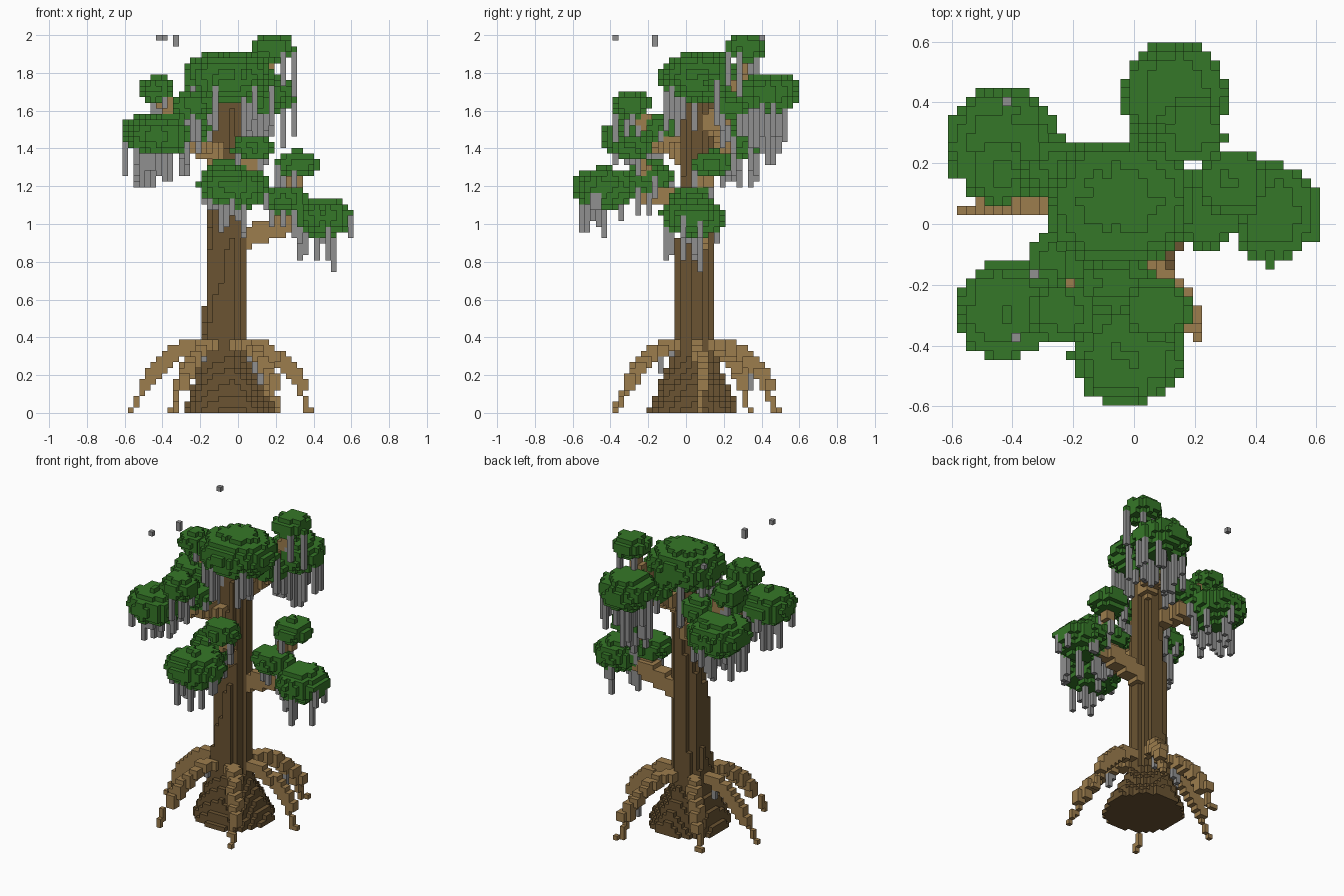
import bpy, bmesh, math, random
from mathutils import Vector

random.seed(5)
V = 2 / 67                      # edge of one block
if "Cube" in bpy.data.objects:
    bpy.data.objects.remove(bpy.data.objects["Cube"])


def material(name, rgb):
    m = bpy.data.materials.new(name)
    m.use_nodes = True
    m.diffuse_color = (*rgb, 1)
    m.node_tree.nodes["Principled BSDF"].inputs["Base Color"].default_value = (*rgb, 1)
    return m


LEAF = material("leaf green", (0.036, 0.185, 0.021))
BARK = material("dark bark", (0.145, 0.088, 0.032))
WOOD = material("light wood", (0.335, 0.205, 0.075))
VINE = material("vine grey", (0.28, 0.28, 0.28))


def cell(x, y, z):
    return round(x / V), math.floor(y / V), math.floor(z / V)


def centre(c):
    return Vector((c[0] * V, (c[1] + 0.5) * V, (c[2] + 0.5) * V))


def ellipsoid(x, y, z, rx, ry, rz):
    """Blocks of a rounded mass whose underside is flatter than its top."""
    out = set()
    a, b = cell(x - rx, y - ry, z - rz), cell(x + rx, y + ry, z + rz)
    for i in range(a[0], b[0] + 1):
        for j in range(a[1], b[1] + 1):
            for k in range(a[2], b[2] + 1):
                p = centre((i, j, k)) - Vector((x, y, z))
                h = p.z / rz
                if h < 0:
                    h *= 0.8
                d = (p.x / rx) ** 2 + (p.y / ry) ** 2 + h * h
                if d < 1 + random.uniform(-0.14, 0.1):
                    out.add((i, j, k))
    return out


def stroke(path, size):
    """Blocks along a polyline, as a brush of size x size x size blocks."""
    out = set()
    for a, b in zip(path, path[1:]):
        a, b = Vector(a), Vector(b)
        n = max(2, int((b - a).length / V * 2))
        for s in range(n + 1):
            i, j, k = cell(*a.lerp(b, s / n))
            out |= {(i + u, j + v, max(0, k + w)) for u in range(size)
                    for v in range(size) for w in range(size)}
    return out


def build(name, cells, mat):
    """Skin a set of blocks with their exposed faces."""
    bm = bmesh.new()
    verts = {}

    def corner(c):
        if c not in verts:
            verts[c] = bm.verts.new(((c[0] - 0.5) * V, c[1] * V, c[2] * V))
        return verts[c]

    for c in sorted(cells):
        for axis in range(3):
            for side in (0, 1):
                n = list(c)
                n[axis] += 2 * side - 1
                if tuple(n) in cells:
                    continue
                ring = []
                for u, w in ((0, 0), (1, 0), (1, 1), (0, 1)):
                    p = list(c)
                    p[axis] += side
                    p[(axis + 1) % 3] += u
                    p[(axis + 2) % 3] += w
                    ring.append(corner(tuple(p)))
                bm.faces.new(ring if side else ring[::-1])
    mesh = bpy.data.meshes.new(name)
    bm.to_mesh(mesh)
    bm.free()
    mesh.materials.append(mat)
    bpy.context.collection.objects.link(bpy.data.objects.new(name, mesh))


# leaning trunk with a flared mound at its foot
trunk = set()
for k in range(int(1.75 / V)):
    z = k * V
    flare = max(0, 1 - z / 0.28)
    tx, ty = -0.09 + 0.028 * z + 0.04 * flare, 0.035 + 0.02 * z
    r = 0.12 - 0.025 * z + 0.122 * flare
    for i in range(-14, 15):
        for j in range(-14, 15):
            p = centre((i, j, k))
            a = math.atan2(p.y - ty, p.x - tx)
            if math.hypot(p.x - tx, p.y - ty) < r + 0.008 * math.sin(5 * a + 1):
                trunk.add((i, j, k))

# arched stilt roots, thick at the trunk and thin at the ground
roots = set()
HUB = Vector((-0.09, 0.03))
for end in ((-0.57, 0.04), (-0.34, -0.38), (0.22, -0.37), (0.385, 0.08),
            (0.17, 0.485), (-0.35, 0.34)):
    path = []
    for s in range(21):
        t = 0.15 + 0.85 * s / 20
        p = HUB.lerp(Vector(end), t)
        path.append((p.x, p.y, 0.355 * (1 - t ** 3.1)))
    roots |= stroke(path[:18], 2) | stroke(path[17:], 1)
roots -= trunk

# canopy masses: centre, radii, vine length, vine count, and where the limb
# starts: a height on the trunk, or the mass whose limb it forks from
MASSES = {
    "crown": ((-0.05, 0.07, 1.79), (0.245, 0.215, 0.125), 0.3, 16, 1.6),
    "back": ((0.14, 0.43, 1.70), (0.175, 0.175, 0.1), 0.29, 14, 1.47),
    "back_top": ((0.19, 0.31, 1.94), (0.11, 0.115, 0.065), 0.25, 5, "back"),
    "back_inner": ((0.07, 0.24, 1.64), (0.11, 0.1, 0.065), 0.16, 4, "back"),
    "right_back": ((-0.43, 0.26, 1.48), (0.19, 0.19, 0.11), 0.2, 20, 1.3),
    "right_back_top": ((-0.44, 0.17, 1.72), (0.095, 0.1, 0.065), 0.2, 5, "right_back"),
    "right_back_inner": ((-0.23, 0.18, 1.57), (0.11, 0.11, 0.07), 0.15, 5, "right_back"),
    "right_front": ((-0.42, -0.285, 1.47), (0.17, 0.165, 0.095), 0.2, 13, 1.3),
    "right_front_top": ((-0.24, -0.29, 1.635), (0.11, 0.1, 0.07), 0.22, 5, "right_front"),
    "right_inner": ((-0.25, -0.12, 1.51), (0.11, 0.1, 0.065), 0.15, 4, "right_front"),
    "front": ((-0.02, -0.425, 1.2), (0.185, 0.175, 0.1), 0.18, 13, 1.05),
    "front_inner": ((-0.06, -0.19, 1.255), (0.13, 0.12, 0.085), 0.16, 5, "front"),
    "front_top": ((0.08, -0.28, 1.41), (0.11, 0.1, 0.065), 0.16, 4, "front"),
    "left": ((0.46, 0.035, 1.045), (0.155, 0.165, 0.095), 0.21, 11, 0.87),
    "left_inner": ((0.24, 0.03, 1.14), (0.13, 0.11, 0.07), 0.2, 6, "left"),
    "left_top": ((0.32, 0.14, 1.325), (0.115, 0.115, 0.065), 0.2, 5, "left_inner"),
}
leaves, branches, columns, forks = {}, set(), [], {}
for name, (c, r, length, count, start) in MASSES.items():
    blob = ellipsoid(*c, *r)
    leaves[name] = blob
    # vines hang from the lowest block of chosen columns
    low = {}
    for i, j, k in blob:
        low[i, j] = min(k, low.get((i, j), k))
    for ij in random.sample(sorted(low), min(count, len(low))):
        drop = int(random.uniform(0.4, 1) * length / V)
        columns.append({(*ij, low[ij] - n) for n in range(1, drop + 1)})
    # main limbs leave the trunk, side limbs leave a main limb
    tip = Vector(c) - Vector((0, 0, r[2] * 0.5))
    if start in forks:
        forks[name] = tip
        branches |= stroke([forks[start], tip], 2)
    elif name != "crown":
        foot = Vector((-0.07, 0.04, start))
        forks[name] = foot.lerp(tip, 0.5) + Vector((0, 0, 0.03))
        branches |= stroke([foot, forks[name]], 3) | stroke([forks[name], tip], 2)

foliage = set().union(*leaves.values())
trunk -= foliage
branches -= foliage | trunk
taken = foliage | trunk | branches | roots
vines = set().union(*columns)

# stray blocks above the crown, and shoots under the roots
vines |= {cell(-0.42, 0.4, 1.98), cell(-0.39, -0.37, 1.98),
          cell(-0.33, -0.155, 1.98), cell(-0.33, -0.155, 1.95)}
for i, j, k in random.sample(sorted(roots), 10):
    vines |= {(i, j, k - n) for n in range(1, 4) if k - n > 3}
vines -= taken

build("trunk", trunk, BARK)
build("stilt_roots", roots, WOOD)
build("branches", branches, WOOD)
build("hanging_vines", vines, VINE)
used = set()
for name, blob in leaves.items():
    build("foliage_" + name, blob - used, LEAF)
    used |= blob
